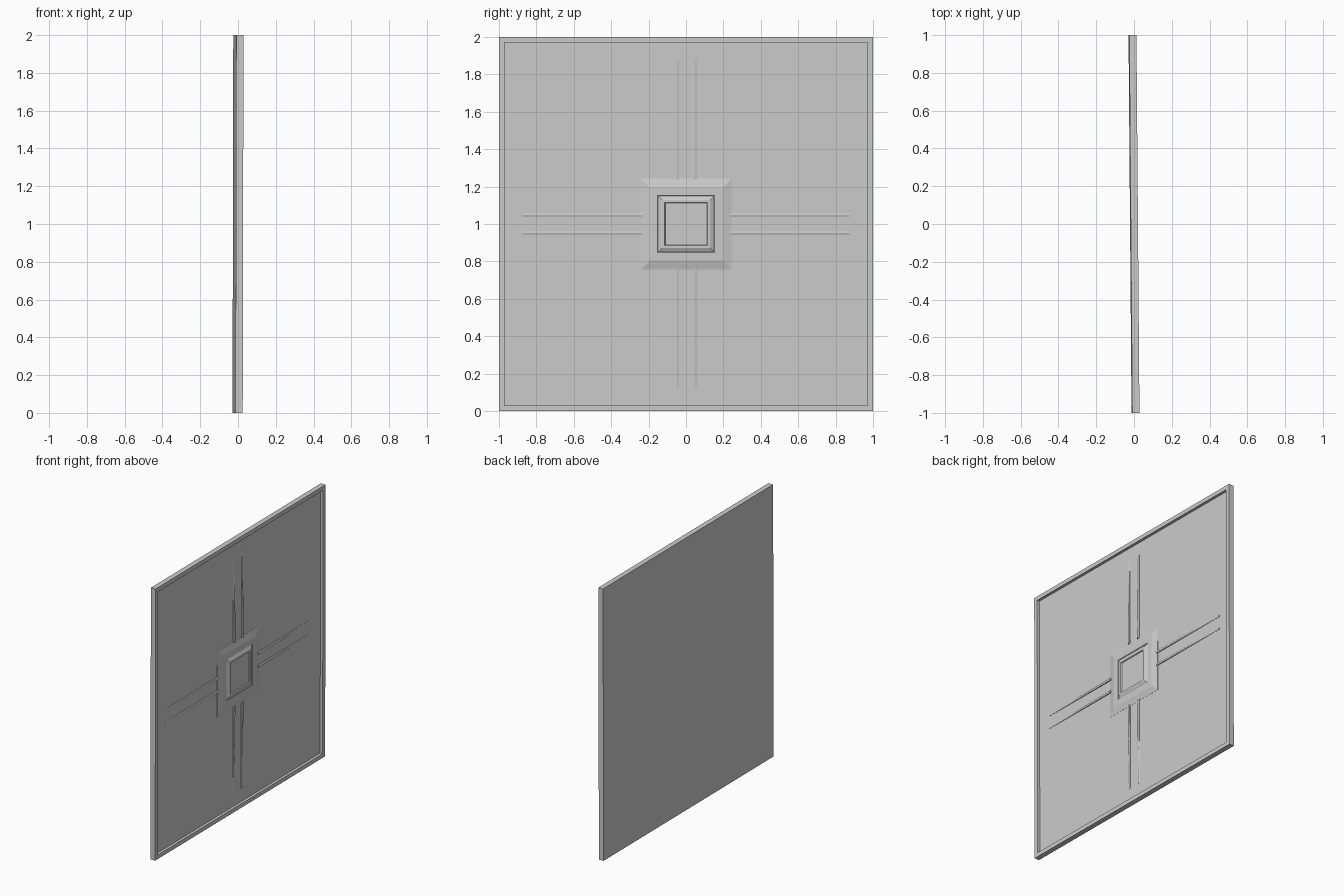
import bpy
import bmesh
from mathutils import Matrix

cube = bpy.data.objects.get("Cube")
if cube:
    bpy.data.objects.remove(cube, do_unlink=True)

# One plain grey for the whole panel
GREY = (0.6, 0.6, 0.6, 1)
grey = bpy.data.materials.new("plain_grey")
grey.use_nodes = True
grey.diffuse_color = GREY
grey.node_tree.nodes["Principled BSDF"].inputs["Base Color"].default_value = GREY

# The panel leans very slightly about its centre
LEAN = (Matrix.Translation((0, 0, 1)) @ Matrix.Rotation(0.008, 4, "Z")
        @ Matrix.Rotation(0.002, 4, "Y"))
BACK, RIM_FACE = -0.019, 0.019
FIELD = RIM_FACE - 0.02


def finish(name, bm):
    bmesh.ops.recalc_face_normals(bm, faces=bm.faces)
    mesh = bpy.data.meshes.new(name)
    bm.to_mesh(mesh)
    bm.free()
    mesh.materials.append(grey)
    mesh.transform(LEAN)
    bpy.context.collection.objects.link(bpy.data.objects.new(name, mesh))


def stepped_square(name, steps):
    """Concentric squares (half size, x position) joined into a closed solid."""
    bm = bmesh.new()
    rings = [[bm.verts.new((x, sy * r, sz * r))
              for sy, sz in ((-1, -1), (1, -1), (1, 1), (-1, 1))]
             for r, x in steps]
    for a, b in zip(rings, rings[1:]):
        for i in range(4):
            j = (i + 1) % 4
            bm.faces.new((a[i], a[j], b[j], b[i]))
    bm.faces.new(rings[0])
    bm.faces.new(rings[-1])
    finish(name, bm)


def rib(name, offset, turn, end):
    """Slim ridge that tapers down into the field away from the centre."""
    bm = bmesh.new()
    sections = []
    for dist, height, half in ((0.235, 0.011, 0.009), (end, 0.002, 0.007)):
        profile = ((-half, -0.004), (-half, height * 0.6), (-half * 0.4, height),
                   (half * 0.4, height), (half, height * 0.6), (half, -0.004))
        sections.append([bm.verts.new((FIELD + h, offset + w, dist))
                         for w, h in profile])
    a, b = sections
    for i in range(len(a)):
        j = (i + 1) % len(a)
        bm.faces.new((a[i], a[j], b[j], b[i]))
    bm.faces.new(a)
    bm.faces.new(b)
    bm.transform(Matrix.Rotation(turn * 1.5707963, 4, "X"))
    finish(name, bm)


# Backing slab with raised outer rim
stepped_square("rimmed_panel", [(1.0, BACK), (1.0, RIM_FACE),
                                (0.97, RIM_FACE), (0.97, FIELD)])

# Central boss: sloped base, raised inner frame, sunken middle
stepped_square("centre_boss", [(0.243, FIELD - 0.003), (0.243, FIELD + 0.001),
                               (0.195, FIELD + 0.013), (0.152, FIELD + 0.013),
                               (0.149, FIELD + 0.009), (0.128, FIELD + 0.0195),
                               (0.115, FIELD + 0.0195), (0.111, FIELD + 0.013)])

# Pairs of ribs running out from the boss on four sides
for turn, side in enumerate(("upper", "front", "lower", "back")):
    for label, offset in (("first", -0.048), ("second", 0.048)):
        rib(f"{side}_{label}_rib", offset, turn, 0.875)
